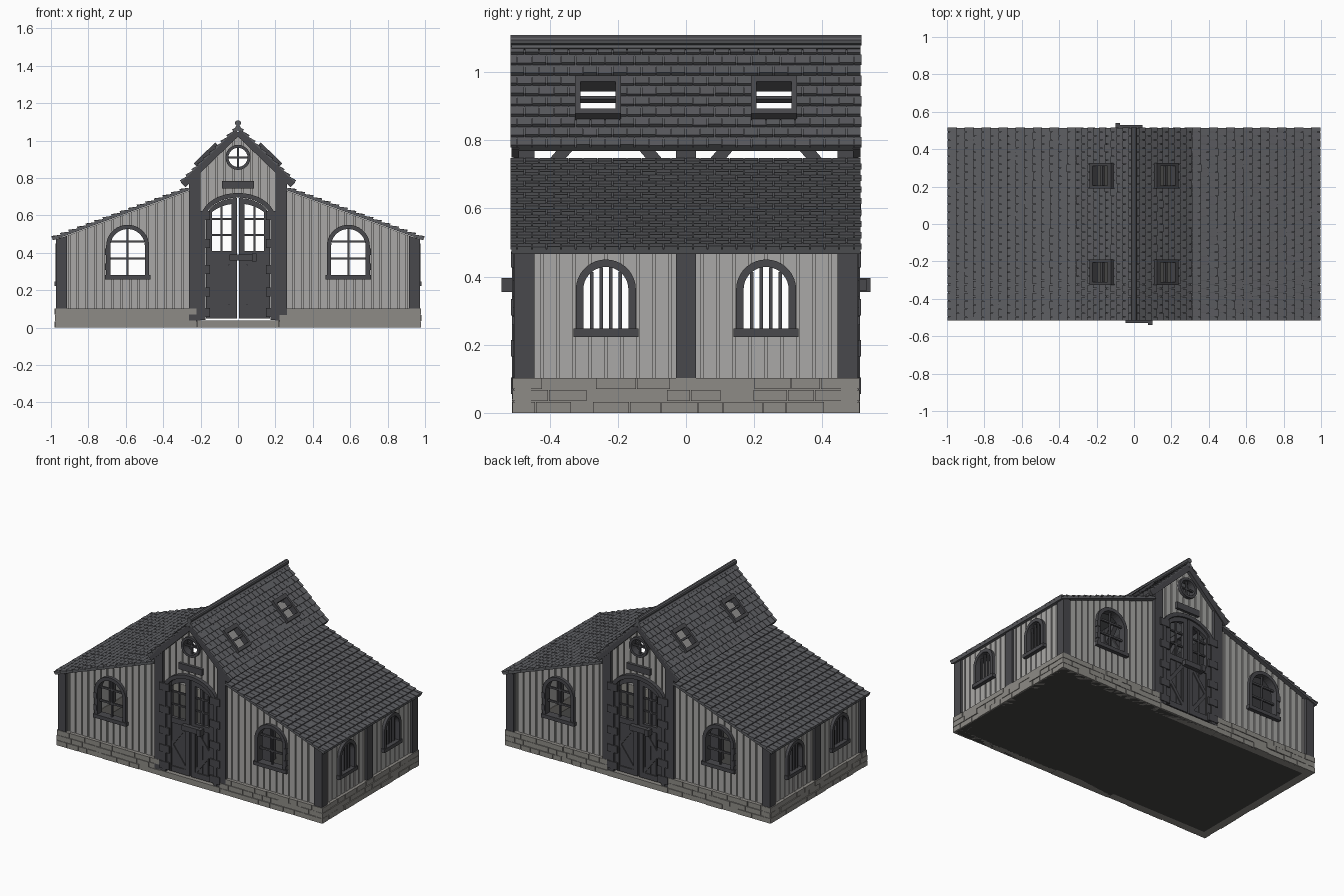
import bpy, bmesh, math, random
from mathutils import Matrix

if "Cube" in bpy.data.objects:
    bpy.data.objects.remove(bpy.data.objects["Cube"])

random.seed(4)

def material(name, r, g, b):
    m = bpy.data.materials.new(name)
    m.diffuse_color = (r, g, b, 1)
    m.use_nodes = True
    m.node_tree.nodes["Principled BSDF"].inputs["Base Color"].default_value = m.diffuse_color
    return m

WALL = material("pale_boards", .40, .395, .385)
TRIM = material("dark_timber", .066, .066, .073)
ROOF = material("slate", .11, .112, .122)
STONE = material("stone", .27, .26, .24)
FLOOR = material("floor_stone", .06, .059, .057)

# ---------- helpers: everything is an XZ outline pushed along Y ----------
def prism(bm, pts, y0, y1):
    a = [bm.verts.new((x, y0, z)) for x, z in pts]
    b = [bm.verts.new((x, y1, z)) for x, z in pts]
    n = len(pts)
    bm.faces.new(a)
    bm.faces.new(b[::-1])
    for i in range(n):
        bm.faces.new((a[i], b[i], b[(i + 1) % n], a[(i + 1) % n]))

def box(bm, x0, x1, y0, y1, z0, z1):
    prism(bm, [(x0, z0), (x1, z0), (x1, z1), (x0, z1)], y0, y1)

def beam(bm, p, q, w, y0, y1):
    dx, dz = q[0] - p[0], q[1] - p[1]
    k = w / 2 / math.hypot(dx, dz)
    nx, nz = -dz * k, dx * k
    prism(bm, [(p[0] + nx, p[1] + nz), (q[0] + nx, q[1] + nz),
               (q[0] - nx, q[1] - nz), (p[0] - nx, p[1] - nz)], y0, y1)

def strip(bm, outer, inner, y0, y1, closed=False):
    rings = [[bm.verts.new((p[0], y, p[1])) for p, y in ((o, y0), (o, y1), (i, y1), (i, y0))]
             for o, i in zip(outer, inner)]
    for r, s in zip(rings, rings[1:] + rings[:1] if closed else rings[1:]):
        for k in range(4):
            bm.faces.new((r[k], r[(k + 1) % 4], s[(k + 1) % 4], s[k]))
    if not closed:
        bm.faces.new(rings[0])
        bm.faces.new(rings[-1][::-1])

def arch(cx, a, b, zb, zs, n=18):
    pts = [(cx + a * math.cos(math.pi * i / n), zs + b * math.sin(math.pi * i / n)) for i in range(n + 1)]
    return [(cx + a, zb)] + pts + [(cx - a, zb)]

def circle(cx, cz, r, n=24):
    return [(cx + r * math.cos(math.tau * i / n), cz + r * math.sin(math.tau * i / n)) for i in range(n)]

def finish(name, bm, mat, angle=0):
    bmesh.ops.recalc_face_normals(bm, faces=bm.faces)
    me = bpy.data.meshes.new(name)
    bm.to_mesh(me)
    bm.free()
    me.transform(Matrix.Rotation(angle, 4, 'Z'))
    me.materials.append(mat)
    ob = bpy.data.objects.new(name, me)
    bpy.context.collection.objects.link(ob)

# Boarded wall; openings are (centre, half width, bottom or None for round, spring height, rise)
def wall(bm, u0, u1, z0, top, y, openings):
    def column(a, b, ya, yb):
        cuts = {a, b} | ({0.0} if a < 0 < b else set())
        for c, h, *_ in openings:
            cuts |= {c + h * math.cos(math.pi * i / 14) for i in range(15)}
        cuts = sorted(c for c in cuts if a - 1e-6 <= c <= b + 1e-6)
        for p, q in zip(cuts, cuts[1:]):
            if q - p < 1e-4:
                continue
            lo = (z0, z0)
            m = (p + q) / 2
            for c, h, zb, zs, r in openings:
                if abs(m - c) < h:
                    rise = [r * math.sqrt(max(0, 1 - ((u - c) / h) ** 2)) for u in (p, q)]
                    bot = [zs - e if zb is None else zb for e in rise]
                    if bot[0] > lo[0] + 1e-4 or bot[1] > lo[1] + 1e-4:
                        prism(bm, [(p, lo[0]), (q, lo[1]), (q, bot[1]), (p, bot[0])], ya, yb)
                    lo = (zs + rise[0], zs + rise[1])
            prism(bm, [(p, lo[0]), (q, lo[1]), (q, top(q)), (p, top(p))], ya, yb)
    column(u0, u1, y + .009, y + .028)
    n = round((u1 - u0) / .047)
    w = (u1 - u0) / n
    for i in range(n):
        column(u0 + i * w + .004, u0 + (i + 1) * w - .004, y, y + .009)

def window(bm, cx, ho, hi, zb, zs, y, uprights, rails):
    strip(bm, arch(cx, ho, ho, zb, zs), arch(cx, hi, hi, zb, zs), y - .02, y + .03)
    box(bm, cx - ho - .007, cx + ho + .007, y - .025, y + .03, zb - .02, zb + .004)
    for u in uprights:
        box(bm, cx + u - .005, cx + u + .005, y, y + .012, zb, zs + math.sqrt(hi * hi - u * u))
    for z in rails:
        h = hi if z <= zs else math.sqrt(hi * hi - (z - zs) ** 2)
        box(bm, cx - h, cx + h, y, y + .012, z - .006, z + .006)

def stones(bm, u0, u1, y):
    box(bm, u0 + .004, u1 - .004, y + .008, y + .055, 0, .102)
    for row in range(3):
        u = u0
        while u < u1 - 1e-6:
            e = u + random.uniform(.06, .12)
            e = u1 if u1 - e < .05 else e
            box(bm, u + .0015, e - .0015, y + random.uniform(0, .005), y + .05, row * .035, row * .035 + .0325)
            u = e

wing_top = lambda u: .728 - .367 * (abs(u) - .27)
gable_top = lambda u: 1.045 - .968 * abs(u)

# ---------- gabled facades, front and back ----------
for side, ang in (("front", 0), ("back", math.pi)):
    W, T, D, S = (bmesh.new() for _ in range(4))
    wall(W, -.21, .21, .04, gable_top, -.485, [(0, .177, .04, .58, .117), (0, .055, None, .91, .055)])
    # door surround, round window and plaque
    strip(T, arch(0, .2, .14, .04, .58), arch(0, .175, .115, .04, .58), -.51, -.455)
    strip(T, circle(0, .91, .067), circle(0, .91, .051), -.505, -.455, True)
    box(T, -.053, .053, -.488, -.476, .905, .915)
    box(T, -.005, .005, -.488, -.476, .858, .962)
    box(T, -.086, .086, -.503, -.48, .743, .785)
    box(S, -.22, .22, -.51, -.45, 0, .038)
    for s in (-1, 1):
        u0, u1 = sorted((s * .25, s * .95))
        wall(W, u0, u1, .1, wing_top, -.485, [(s * .59, .1, .27, .435, .1)])
        window(T, s * .59, .115, .092, .278, .435, -.485, (0,), (.37, .46))
        for z in (.325, .405):
            box(T, *sorted((s * .685, s * .71)), -.508, -.47, z - .018, z + .018)
        # posts and barge boards
        prism(T, [(s * .2, .038), (s * .262, .038), (s * .262, .79), (s * .2, .85)], -.506, -.445)
        prism(T, [(s * .915, .1), (s * .972, .1), (s * .972, .472), (s * .915, .49)], -.505, -.445)
        beam(T, (0, 1.045), (s * .293, .762), .034, -.512, -.49)
        stones(S, *sorted((s * .22, s * .98)), -.51)
        # door leaf: planks, stiles, rails, arched head, braces, glazing bars
        ell = lambda x: .58 + .113 * math.sqrt(max(0, 1 - (x / .173) ** 2))
        X = lambda a, b: sorted((s * a, s * b))
        for i in range(4):
            box(D, *X(.008 + i * .0405, .0465 + i * .0405), -.495, -.482, .052, .4)
        box(D, *X(.005, .17), -.488, -.478, .055, .4)
        for a, b in ((.005, .036), (.14, .171)):
            prism(D, [(s * a, .05), (s * b, .05), (s * b, ell(b)), (s * a, ell(a))], -.503, -.478)
        for z0, z1 in ((.05, .086), (.374, .41)):
            box(D, *X(.005, .171), -.502, -.479, z0, z1)
        xs = [.005 + .0207 * i for i in range(9)]
        strip(D, [(s * x, ell(x)) for x in xs], [(s * x, ell(x) - .03) for x in xs], -.502, -.479)
        beam(D, (s * .036, .09), (s * .14, .23), .022, -.501, -.494)
        beam(D, (s * .14, .23), (s * .036, .37), .022, -.501, -.494)
        box(D, *X(.083, .093), -.495, -.484, .4, .67)
        for z in (.495, .58):
            box(D, *X(.03, .145), -.495, -.484, z - .005, z + .005)
        for z in (.08, .19, .31, .45, .6):
            box(D, *X(.15, .222), -.513, -.5, z - .024, z + .024)
    # latch bar
    box(D, -.045, .09, -.53, -.5, .358, .392)
    box(D, .075, .1, -.541, -.5, .354, .396)
    finish(side + "_board_wall", W, WALL, ang)
    finish(side + "_timber_trim", T, TRIM, ang)
    finish(side + "_double_door", D, TRIM, ang)
    finish(side + "_stone_plinth", S, STONE, ang)

# ---------- low end walls and inner framing, right and left ----------
for side, ang in (("right", math.pi / 2), ("left", -math.pi / 2)):
    W, T, S, P = (bmesh.new() for _ in range(4))
    wall(W, -.47, .47, .1, lambda u: .482, -.957, [(c, .07, .235, .362, .07) for c in (-.235, .235)])
    for c in (-.235, .235):
        window(T, c, .088, .066, .243, .362, -.957, (-.042, -.014, .014, .042), ())
    box(T, -.03, .03, -.972, -.92, .1, .475)
    stones(S, -.51, .51, -.98)
    # inner post, wall plate and braces under the tall roof
    box(P, -.03, .03, -.26, -.2, .03, .79)
    box(P, -.49, .49, -.25, -.205, .788, .825)
    for p, q in ((-.45, -.33), (-.02, -.14), (.02, .14), (.45, .33)):
        beam(P, (p, .66), (q, .8), .035, -.245, -.215)
    finish(side + "_board_wall", W, WALL, ang)
    finish(side + "_windows_and_post", T, TRIM, ang)
    finish(side + "_stone_plinth", S, STONE, ang)
    finish(side + "_inner_frame", P, TRIM, ang)

# ---------- shingled roofs ----------
HOLES = [(-.312, -.205), (.205, .312)]

def outside(a, b, holes):
    out, start = [], a
    for h0, h1 in holes:
        if h0 > start:
            out.append((start, min(h0, b)))
        start = max(start, h1)
    out.append((start, b))
    return [(p, q) for p, q in out if q - p > .003]

def slope(name, s, top, low, rows, holes, f0=0, f1=0):
    bm = bmesh.new()
    dx, dz = low[0] - top[0], low[1] - top[1]
    L = math.hypot(dx, dz)
    nx, nz = -dz / L, dx / L
    P = lambda f, h: (s * (top[0] + dx * f + nx * h), top[1] + dz * f + nz * h)
    quad = lambda a, b, h0, h1, h2, h3: [P(a, h0), P(b, h1), P(b, h2), P(a, h3)]
    # deck, left open at skylights
    for a, b in outside(-.512, .512, holes):
        prism(bm, quad(0, 1, -.024, -.024, -.011, -.011), a, b)
    for a, b in holes:
        prism(bm, quad(0, f0, -.024, -.024, -.011, -.011), a, b)
        prism(bm, quad(f1, 1, -.024, -.024, -.011, -.011), a, b)
    # overlapping shingles, staggered
    w = 1.03 / 24
    for i in range(rows):
        a, b = i / rows, (i + 1) / rows
        cut = holes if f0 - 1e-6 < (a + b) / 2 < f1 else []
        for j in range(25):
            y0 = -.515 + (j - (i % 2) * .5) * w
            y1 = min(y0 + w - .003, .515)
            y0 = max(y0, -.515)
            t = random.uniform(-.002, .001)
            if y1 - y0 > .004:
                for c, d in outside(y0, y1, cut):
                    prism(bm, quad(a, b, -.014, -.011, t, -.01), c, d)
    finish(name, bm, ROOF)
    # skylight frames with a cross bar
    if holes:
        bm = bmesh.new()
        e, g = f0 - .04, f1 + .03
        for a, b in holes:
            prism(bm, quad(e, f0 + .02, -.026, -.026, .014, .014), a - .014, b + .014)
            prism(bm, quad(f1 - .02, g, -.026, -.026, .014, .014), a - .014, b + .014)
            prism(bm, quad(f0, f1, -.026, -.026, .014, .014), a - .014, a + .002)
            prism(bm, quad(f0, f1, -.026, -.026, .014, .014), b - .002, b + .014)
            prism(bm, quad(.535, .565, -.012, -.012, .004, .004), a, b)
        finish(name + "_skylights", bm, TRIM)

for side, s in (("right", 1), ("left", -1)):
    slope(side + "_tall_roof", s, (0, 1.088), (.312, .786), 10, HOLES, .4, .7)
    slope(side + "_wing_roof", s, (.268, .757), (.998, .489), 16, [])

# ridge cap and floor
bm = bmesh.new()
prism(bm, circle(0, 1.093, .0165, 10), -.515, .515)
finish("ridge_cap", bm, ROOF)
bm = bmesh.new()
box(bm, -.97, .97, -.5, .5, 0, .035)
finish("floor_slab", bm, FLOOR)
